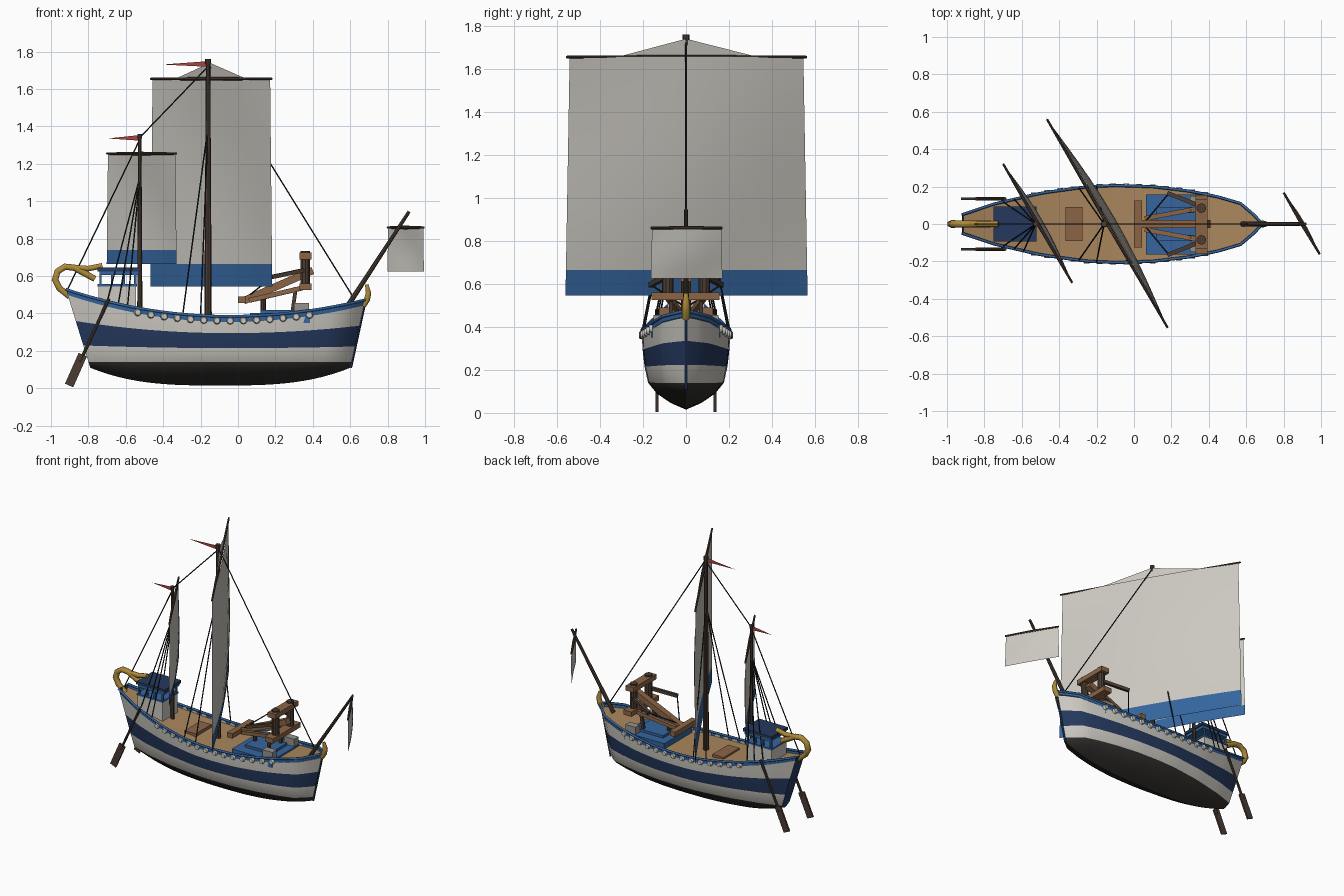
import bpy, bmesh
from math import sin, pi
from mathutils import Vector, Matrix

if "Cube" in bpy.data.objects:
    bpy.data.objects.remove(bpy.data.objects["Cube"])

def mat(name, r, g, b):
    m = bpy.data.materials.new(name)
    m.diffuse_color = (r, g, b, 1)
    m.use_nodes = True
    m.node_tree.nodes["Principled BSDF"].inputs["Base Color"].default_value = m.diffuse_color
    return m

WHITE = mat("offwhite", .60, .58, .53)
BLUE = mat("blue", .035, .13, .34)
NAVY = mat("navy", .018, .04, .11)
BLACK = mat("tar", .03, .028, .026)
DECK = mat("deck_wood", .40, .24, .11)
WOOD = mat("wood", .26, .13, .06)
DARK = mat("dark_wood", .07, .045, .033)
IRON = mat("rope", .015, .015, .015)
GOLD = mat("gold", .42, .25, .04)
RED = mat("red", .4, .06, .05)
GREY = mat("grey", .3, .29, .27)

def build(name, bm, mats, smooth=False):
    bmesh.ops.recalc_face_normals(bm, faces=bm.faces)
    me = bpy.data.meshes.new(name)
    bm.to_mesh(me)
    bm.free()
    for m in mats:
        me.materials.append(m)
    ob = bpy.data.objects.new(name, me)
    bpy.context.collection.objects.link(ob)
    if smooth:
        bpy.ops.object.select_all(action='DESELECT')
        ob.select_set(True)
        bpy.context.view_layer.objects.active = ob
        bpy.ops.object.shade_smooth_by_angle(angle=0.6)
    return ob

def align(p, q):
    p, q = Vector(p), Vector(q)
    return Matrix.Translation((p + q) / 2) @ (q - p).to_track_quat('Z', 'Y').to_matrix().to_4x4(), (q - p).length

def rod(name, p, q, r, m, r2=None, sides=8):
    bm = bmesh.new()
    mx, d = align(p, q)
    bmesh.ops.create_cone(bm, cap_ends=True, segments=sides, radius1=r, radius2=r if r2 is None else r2, depth=d, matrix=mx)
    return build(name, bm, [m], sides > 6)

def box(name, lo, hi, m):
    lo, hi = Vector(lo), Vector(hi)
    bm = bmesh.new()
    bmesh.ops.create_cube(bm, size=1, matrix=Matrix.Translation((lo + hi) / 2) @ Matrix.Diagonal((*(hi - lo), 1)))
    return build(name, bm, [m])

def beam(name, p, q, w, t, m):
    # square bar between two points, w and t across
    mx, d = align(p, q)
    bm = bmesh.new()
    bmesh.ops.create_cube(bm, size=1, matrix=mx @ Matrix.Diagonal((w, t, d, 1)))
    return build(name, bm, [m])

def tube(name, pts, r, m, radii=None):
    cu = bpy.data.curves.new(name, 'CURVE')
    cu.dimensions = '3D'
    cu.bevel_depth, cu.bevel_resolution, cu.use_fill_caps = r, 1, True
    s = cu.splines.new('POLY')
    s.points.add(len(pts) - 1)
    for i, p in enumerate(pts):
        s.points[i].co = (*p, 1)
        s.points[i].radius = radii[i] if radii else 1
    cu.materials.append(m)
    ob = bpy.data.objects.new(name, cu)
    bpy.context.collection.objects.link(ob)

# Hull lines
WIDTH = [(-.92, .05), (-.75, .107), (-.5, .165), (-.25, .2), (-.1, .206), (.1, .2),
         (.3, .176), (.45, .145), (.57, .11), (.64, .05), (.68, .008)]

def half(x):
    for (a, wa), (b, wb) in zip(WIDTH, WIDTH[1:]):
        if x <= b:
            return wa + (wb - wa) * max(0, x - a) / (b - a)
    return WIDTH[-1][1]

def sheer(x):
    d = x + .05
    return .385 + (.165 if d > 0 else .19) * d * d

def levels(x):
    s = sheer(x)
    u = (x + .12) / .8
    k = .015 + .095 * min(1, abs(u)) ** 3
    e = s - .385
    c = .14
    return [(k, 0), (k + (c - k) * .25, .35), (k + (c - k) * .6, .66), (c, .86), (.215 + .1 * e, .94),
            (.295 + .45 * e, .985), (s - .03, 1), (s, 1)]

XS = [-.92 + 1.6 * i / 28 for i in range(29)]
XS[-3:] = [.57, .64, .68]
BANDS = [0, 0, 0, 1, 2, 1, 3]
bm = bmesh.new()
rows = []
for x in XS:
    t = (x + .92) / 1.6
    row = []
    s = sheer(x)
    for z, f in levels(x):
        h = min(1, max(0, (s - z) / (s - .11)))
        px = x + h * (.13 * (1 - t) - .08 * t)
        row.append((px, half(x) * f, z))
    rows.append([bm.verts.new((a, -b, c)) for a, b, c in reversed(row)] +
                [bm.verts.new(p) for p in row[1:]])
for ra, rb in zip(rows, rows[1:]):
    for j in range(14):
        f = bm.faces.new((ra[j], rb[j], rb[j + 1], ra[j + 1]))
        f.material_index = BANDS[6 - j if j < 7 else j - 7]
for row in (rows[0], rows[-1]):
    bm.faces.new(row).material_index = 2
build("hull", bm, [BLACK, WHITE, NAVY, BLUE], True)

# Deck
bm = bmesh.new()
prev = None
for x in XS:
    cur = [bm.verts.new((x + .005, s * half(x) * .99, sheer(x) - .025)) for s in (-1, 1)]
    if prev:
        bm.faces.new((prev[0], cur[0], cur[1], prev[1]))
    prev = cur
build("deck", bm, [DECK])

# Rails, shields and steering oars on both sides
for s, side in ((-1, "right"), (1, "left")):
    tube("rail_" + side, [(x, s * half(x), sheer(x)) for x in XS], .008, BLUE)
    for i in range(14):
        x = -.535 + i * .0705
        y, z = half(x), sheer(x) - .024
        rod(f"shield_{side}_{i}", (x, s * (y - .004), z), (x, s * (y + .012), z), .021, WHITE, .015, 10)
    rod("oar_shaft_" + side, (-.69, s * .135, .48), (-.845, s * .135, .14), .009, DARK)
    beam("oar_blade_" + side, (-.83, s * .135, .18), (-.903, s * .135, .015), .012, .048, DARK)
rod("stem_post", (.681, 0, sheer(.68)), (.602, 0, .11), .008, NAVY, sides=6)

# Masts
rod("main_mast", (-.16, 0, .35), (-.16, 0, 1.74), .02, DARK, .012)
rod("main_masthead", (-.16, 0, 1.735), (-.16, 0, 1.76), .016, DARK)
rod("mizzen_mast", (-.525, 0, .40), (-.525, 0, 1.34), .014, DARK, .009)
rod("mizzen_masthead", (-.525, 0, 1.335), (-.525, 0, 1.36), .013, DARK)
rod("bow_spar", (.58, 0, .43), (.915, 0, .945), .014, DARK, .009)

def pennant(name, x, z, length):
    bm = bmesh.new()
    bm.faces.new([bm.verts.new(p) for p in ((x, 0, z + .014), (x, 0, z - .016), (x - length, .01, z - .004))])
    build(name, bm, [RED])

pennant("main_pennant", -.16, 1.735, .245)
pennant("mizzen_pennant", -.525, 1.34, .17)

# Square sails with yards, a coloured band at the foot
def sail(name, a, b, top, foot, band, bulge):
    a, b = Vector((*a, top)), Vector((*b, top))
    n = Vector((a.y - b.y, b.x - a.x, 0)).normalized()
    mid, hv = (a + b) / 2, (b - a) / 2
    heights = [top + (band - top) * i / 8 for i in range(9)] + ([foot] if foot < band else [])
    bm = bmesh.new()
    grid = []
    for z in heights:
        v = (top - z) / (top - foot)
        grid.append([bm.verts.new(Vector((mid.x, mid.y, z)) + hv * (.975 + .035 * v) * (i / 5 - 1)
                     + n * bulge * sin(pi * i / 10) * (.25 + .75 * sin(pi * v))) for i in range(11)])
    for r, (ga, gb) in enumerate(zip(grid, grid[1:])):
        for i in range(10):
            bm.faces.new((ga[i], ga[i + 1], gb[i + 1], gb[i])).material_index = int(r >= 8)
    build(name + "_sail", bm, [WHITE, BLUE], True)
    rod(name + "_yard_a", mid, a, .010, DARK, .006)
    rod(name + "_yard_b", mid, b, .010, DARK, .006)

sail("main", (-.465, .56), (.18, -.555), 1.655, .545, .665, .05)
sail("mizzen", (-.70, .322), (-.33, -.315), 1.255, .665, .74, .03)
sail("bow", (.80, .168), (.993, -.162), .86, .625, .625, .015)
bm = bmesh.new()
bm.faces.new([bm.verts.new(p) for p in ((-.335, .335, 1.655), (.045, -.32, 1.655), (-.15, 0, 1.74))])
build("topsail", bm, [WHITE])

# Standing rigging
def rope(name, p, q):
    rod(name, p, q, .004, IRON, sides=5)

rope("main_stay", (-.155, 0, 1.73), (.62, 0, .48))
rope("triatic_stay", (-.16, 0, 1.72), (-.525, 0, 1.34))
rope("back_stay", (-.525, 0, 1.33), (-.91, 0, .53))
for s in (-1, 1):
    for mx, top, feet in ((-.16, 1.4, (-.295, -.2)), (-.525, 1.13, (-.70, -.64, -.59))):
        for i, x in enumerate(feet):
            rope(f"shroud_{mx}_{s}_{i}", (mx, 0, top), (x, s * half(x), sheer(x)))

# Stern and bow ornaments
tube("stern_ornament", [(-.90, 0, .49), (-.955, 0, .535), (-.978, 0, .58), (-.965, 0, .625), (-.925, 0, .65),
     (-.875, 0, .645), (-.82, 0, .615), (-.765, 0, .585)], .02, GOLD, [.9, 1, 1.05, 1, 1, 1, 1, .9])
tube("stern_ornament_tip", [(-.88, 0, .645), (-.8, 0, .64), (-.725, 0, .655)], .017, GOLD)
tube("bow_ornament", [(.668, 0, .44), (.69, 0, .475), (.698, 0, .51), (.688, 0, .555)], .017, GOLD, [1.1, 1.1, 1, .6])

# Stern cabin with open canopy
box("cabin", (-.745, -.085, .40), (-.545, .085, .55), WHITE)
box("cabin_trim", (-.75, -.09, .545), (-.54, .09, .557), BLUE)
box("canopy", (-.75, -.093, .625), (-.52, .093, .645), NAVY)
box("canopy_rim", (-.74, -.088, .605), (-.53, .088, .626), BLUE)
for i in range(4):
    for s in (-1, 1):
        x = -.735 + i * .062
        box(f"canopy_post_{i}_{s}", (x - .006, s * .078 - .006, .55), (x + .006, s * .078 + .006, .61), BLUE)

# Hatch and gun platform
box("hatch", (-.365, -.09, .35), (-.275, .09, .392), WOOD)
box("platform", (.065, -.163, .35), (.385, .157, .402), BLUE)
box("platform_step", (.12, -.09, .40), (.33, .09, .42), BLUE)

# Bolt thrower
beam("stock", (.03, 0, .468), (.40, 0, .63), .045, .04, WOOD)
box("windlass", (.0, -.125, .455), (.042, .125, .49), WOOD)
box("frame_top", (.328, -.13, .69), (.392, .13, .725), WOOD)
box("frame_base", (.328, -.16, .525), (.392, .155, .56), WOOD)
rod("pedestal_back", (.135, 0, .40), (.135, 0, .53), .014, DARK)
for s in (-1, 1):
    rod(f"spring_{s}", (.36, s * .085, .555), (.36, s * .085, .695), .026, DARK, sides=10)
    rod(f"spring_cap_{s}", (.36, s * .085, .72), (.36, s * .085, .735), .026, DARK, sides=10)
    beam(f"arm_{s}", (.37, s * .09, .635), (.18, s * .165, .595), .022, .022, DARK)
    rope(f"bowstring_{s}", (.185, s * .163, .595), (.05, 0, .49))
    beam(f"leg_{s}", (.29, s * .07, .40), (.31, s * .07, .54), .02, .02, DARK)
    beam(f"brace_{s}", (.06, s * .03, .47), (.38, s * .09, .545), .025, .025, WOOD)
    box(f"shot_crate_{s}", (.30, s * .125 - .025, .40), (.38, s * .125 + .025, .455), GREY)
